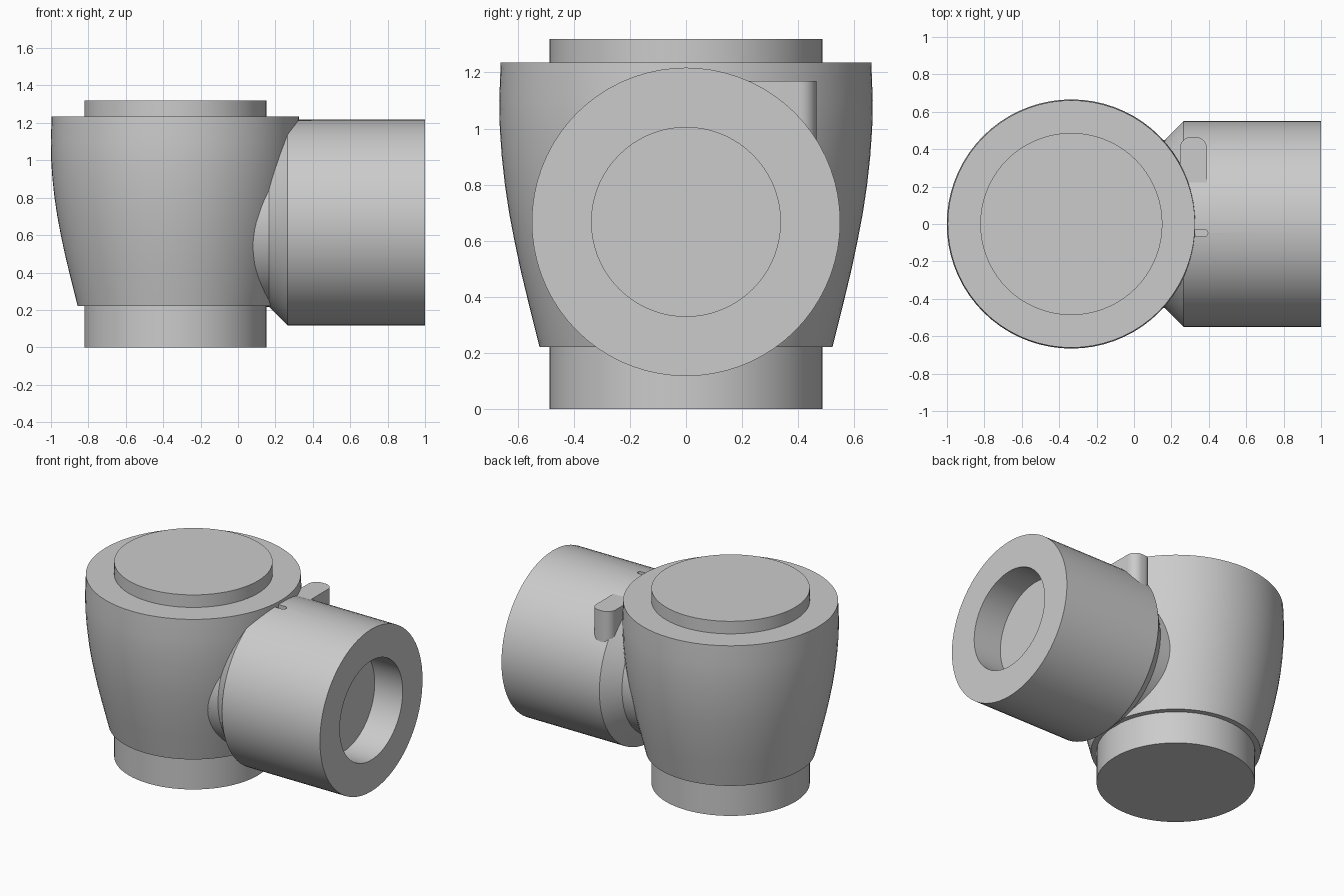
import bpy, bmesh
from math import pi, sin, cos, radians
from mathutils import Vector, Matrix

if "Cube" in bpy.data.objects:
    bpy.data.objects.remove(bpy.data.objects["Cube"])

BODY_X = -0.335          # vertical axis of the body
BARREL_Z = 0.667         # height of the horizontal axis


def finish(bm, name, smooth=True):
    bmesh.ops.recalc_face_normals(bm, faces=bm.faces)
    mesh = bpy.data.meshes.new(name)
    bm.to_mesh(mesh)
    bm.free()
    obj = bpy.data.objects.new(name, mesh)
    bpy.context.collection.objects.link(obj)
    if smooth:
        bpy.ops.object.select_all(action='DESELECT')
        obj.select_set(True)
        bpy.context.view_layer.objects.active = obj
        bpy.ops.object.shade_smooth_by_angle(angle=radians(30))
    return obj


def lathe(name, profile, matrix, steps=72):
    """Revolve (radius, height) points about z, then place with matrix."""
    bm = bmesh.new()
    verts = [bm.verts.new((r, 0, h)) for r, h in profile]
    edges = [bm.edges.new(pair) for pair in zip(verts, verts[1:])]
    bmesh.ops.spin(bm, geom=verts + edges, cent=(0, 0, 0), axis=(0, 0, 1),
                   angle=2 * pi, steps=steps)
    bmesh.ops.remove_doubles(bm, verts=bm.verts, dist=1e-4)
    bm.transform(matrix)
    return finish(bm, name)


def prism(name, outline, z0, z1, smooth=True):
    """Extrude a flat xy outline between two heights."""
    bm = bmesh.new()
    face = bm.faces.new([bm.verts.new((x, y, z0)) for x, y in outline])
    ext = bmesh.ops.extrude_face_region(bm, geom=[face])
    top = [v for v in ext["geom"] if isinstance(v, bmesh.types.BMVert)]
    bmesh.ops.translate(bm, verts=top, vec=Vector((0, 0, z1 - z0)))
    return finish(bm, name, smooth)


def arc(cx, cy, r, a0, a1, n=12):
    return [(cx + r * cos(a0 + (a1 - a0) * i / n),
             cy + r * sin(a0 + (a1 - a0) * i / n)) for i in range(n + 1)]


# bulging body with stepped base and lid
lathe("body", [(0, 0), (0.487, 0), (0.487, 0.22), (0.522, 0.22), (0.567, 0.4),
               (0.591, 0.5), (0.612, 0.6), (0.631, 0.7), (0.646, 0.8),
               (0.657, 0.9), (0.664, 1.0), (0.666, 1.1), (0.661, 1.235),
               (0.487, 1.235), (0.487, 1.32), (0, 1.32)],
      Matrix.Translation((BODY_X, 0, 0)))

# horizontal barrel: neck, chamfer and shallow round bore
barrel = lathe("barrel", [(0, -0.1), (0.45, -0.1), (0.45, 0.165), (0.55, 0.265),
                          (0.55, 1), (0.337, 1), (0.337, 0.79), (0, 0.79)],
               Matrix.Translation((0, 0, BARREL_Z)) @ Matrix.Rotation(pi / 2, 4, 'Y'))

# stop tab with rounded end, sunk into the barrel
R = 0.06
prism("stop_tab", [(0.245, 0.15), (0.39, 0.15)]
      + arc(0.39 - R, 0.465 - R, R, 0, pi / 2, 8)
      + arc(0.245 + R, 0.465 - R, R, pi / 2, pi, 8), 0.9, 1.17)

# small shallow slot on top of the barrel
cutter = prism("slot_cutter", [(0.28, -0.03), (0.28, -0.066)]
               + arc(0.377, -0.048, 0.018, -pi / 2, pi / 2, 6), 1.175, 1.3, False)
cutter.hide_render = True
cutter.hide_viewport = True
cut = barrel.modifiers.new("slot", 'BOOLEAN')
cut.operation = 'DIFFERENCE'
cut.solver = 'EXACT'
cut.object = cutter
